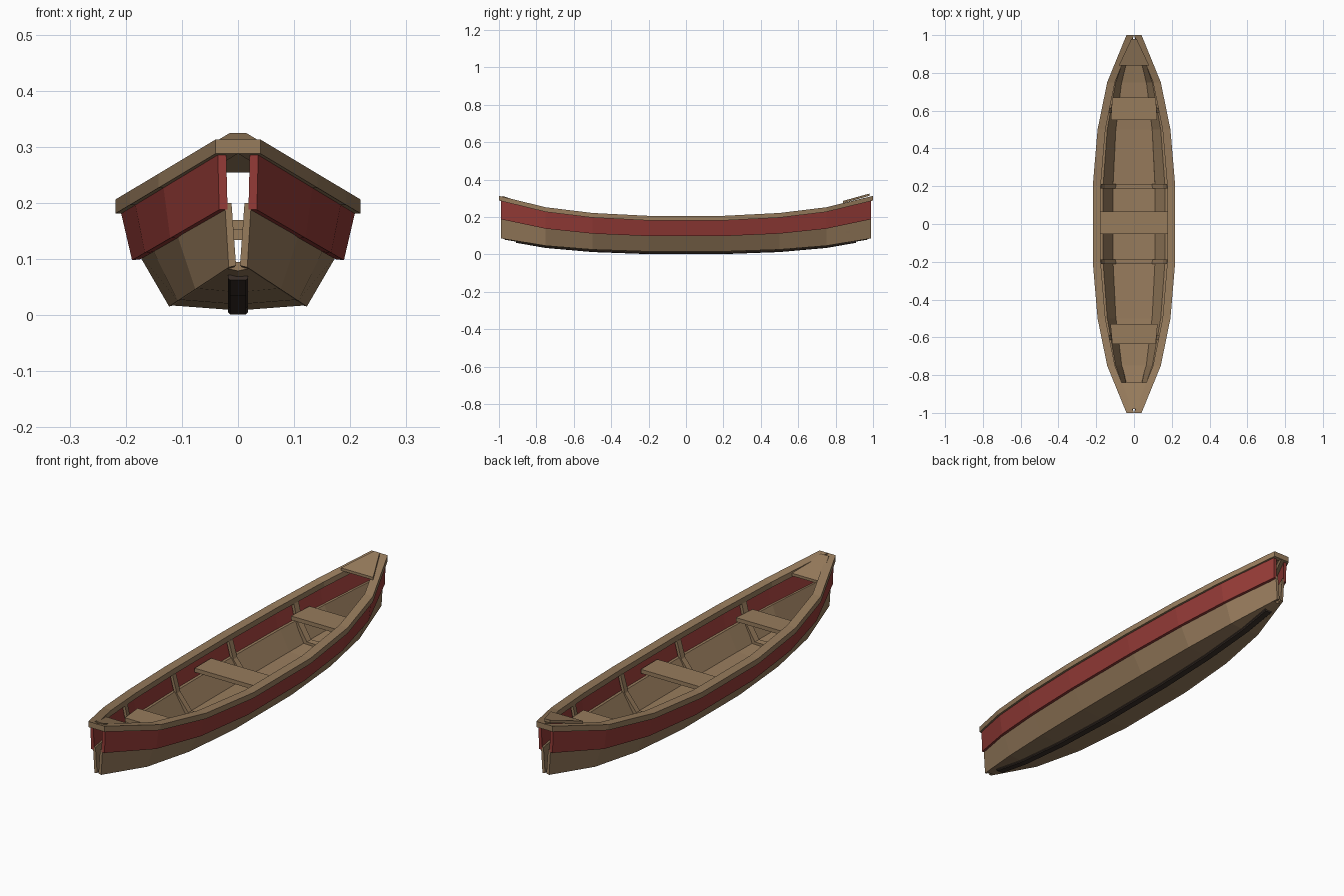
import bpy, bmesh

if "Cube" in bpy.data.objects:
    bpy.data.objects.remove(bpy.data.objects["Cube"], do_unlink=True)


def material(name, rgb):
    m = bpy.data.materials.new(name)
    m.use_nodes = True
    m.diffuse_color = (*rgb, 1)
    bsdf = m.node_tree.nodes["Principled BSDF"]
    bsdf.inputs["Base Color"].default_value = (*rgb, 1)
    bsdf.inputs["Roughness"].default_value = 0.8
    return m


WOOD = material("weathered wood", (0.31, 0.2, 0.108))
RED = material("red paint", (0.3, 0.044, 0.038))
DARK = material("dark keel wood", (0.045, 0.03, 0.023))

# How far the hull has tapered from midships (0) to the ends (1)
TAPER = [(0, 0), (0.2, 0.02), (0.5, 0.16), (0.75, 0.44), (1, 1)]


def taper(y):
    y = min(abs(y), 1)
    for (a, ta), (b, tb) in zip(TAPER, TAPER[1:]):
        if y <= b:
            return ta + (tb - ta) * (y - a) / (b - a)


def stations(end):
    inner = [y for y, t in TAPER[1:-1]]
    half = inner + [end]
    return [-y for y in reversed(half)] + half


def finish(name, bm, mat):
    bmesh.ops.recalc_face_normals(bm, faces=bm.faces)
    mesh = bpy.data.meshes.new(name)
    bm.to_mesh(mesh)
    bm.free()
    mesh.materials.append(mat)
    obj = bpy.data.objects.new(name, mesh)
    bpy.context.scene.collection.objects.link(obj)
    return obj


def skin(bm, rings):
    rings = [[bm.verts.new(p) for p in ring] for ring in rings]
    n = len(rings[0])
    for a, b in zip(rings, rings[1:]):
        for i in range(n):
            j = (i + 1) % n
            bm.faces.new((a[i], a[j], b[j], b[i]))
    bm.faces.new(rings[0])
    bm.faces.new(rings[-1][::-1])


def loft(name, mid, end, ys, mat, side=1):
    """Sweep a section that blends from its midships to its end shape."""
    rings = []
    for y in ys:
        t = taper(y)
        rings.append([(side * (a + (c - a) * t), y, b + (d - b) * t)
                      for (a, b), (c, d) in zip(mid, end)])
    bm = bmesh.new()
    skin(bm, rings)
    return finish(name, bm, mat)


def mirrored(half):
    return half + [(-x, z) for x, z in reversed(half)]


def plate(name, y0, w0, z0, y1, w1, z1, thick):
    """Flat board, tapering in width between its two ends; z is its top."""
    bm = bmesh.new()
    skin(bm, [[(-w, y, z), (w, y, z), (w, y, z - thick), (-w, y, z - thick)]
              for y, w, z in ((y0, w0, z0), (y1, w1, z1))])
    return finish(name, bm, WOOD)


# Planking and rails on both sides
for label, side in (("left", 1), ("right", -1)):
    loft(label + "_rail",
         [(0.222, 0.179), (0.222, 0.204), (0.18, 0.204), (0.18, 0.179)],
         [(0.04, 0.288), (0.04, 0.313), (0, 0.313), (0, 0.288)],
         stations(1), WOOD, side)
    loft(label + "_upper_strake",
         [(0.212, 0.18), (0.197, 0.18), (0.177, 0.098), (0.192, 0.096)],
         [(0.032, 0.289), (0.017, 0.289), (0.015, 0.19), (0.03, 0.19)],
         stations(0.99), RED, side)
    loft(label + "_lower_strake",
         [(0.182, 0.11), (0.167, 0.11), (0.11, 0.018), (0.125, 0.014)],
         [(0.02, 0.202), (0.008, 0.202), (0.001, 0.09), (0.014, 0.087)],
         stations(0.99), WOOD, side)

# Bottom boards and keel strip
loft("bottom",
     [(0, 0.007), (0.122, 0.016), (0.113, 0.024), (0, 0.02),
      (-0.113, 0.024), (-0.122, 0.016)],
     [(0, 0.084), (0.012, 0.088), (0.008, 0.1), (0, 0.1),
      (-0.008, 0.1), (-0.012, 0.088)],
     stations(0.97), WOOD)
loft("keel",
     mirrored([(0.014, 0), (0.018, 0.004), (0.018, 0.014)]),
     mirrored([(0.014, 0.078), (0.018, 0.082), (0.018, 0.092)]),
     stations(0.91), DARK)

# Ribs following the inside of the hull
rib_mid = [(0.192, 0.18), (0.17, 0.1), (0.112, 0.02)]
rib_end = [(0.02, 0.288), (0.012, 0.198), (0.002, 0.096)]


def rib_section(outer):
    inner = [(x - 0.013, z + lift)
             for (x, z), lift in zip(outer, (0, 0.004, 0.014))]
    left = outer[::-1] + inner
    return left + [(-x, z) for x, z in reversed(left)]


for i, y in enumerate((-0.6, -0.2, 0.2, 0.6)):
    loft(f"rib_{i + 1}", rib_section(rib_mid), rib_section(rib_end),
         (y - 0.013, y + 0.013), WOOD)

# Seats
plate("middle_seat", -0.052, 0.178, 0.152, 0.065, 0.178, 0.152, 0.018)
plate("front_seat", -0.635, 0.115, 0.17, -0.53, 0.125, 0.17, 0.018)
plate("back_seat", 0.55, 0.123, 0.17, 0.67, 0.115, 0.17, 0.018)

# End decks: front one set into the rails, back one lying on top
plate("front_deck", -0.84, 0.075, 0.266, -0.98, 0.02, 0.312, 0.012)
plate("back_deck", 0.84, 0.08, 0.286, 0.98, 0.014, 0.325, 0.012)
